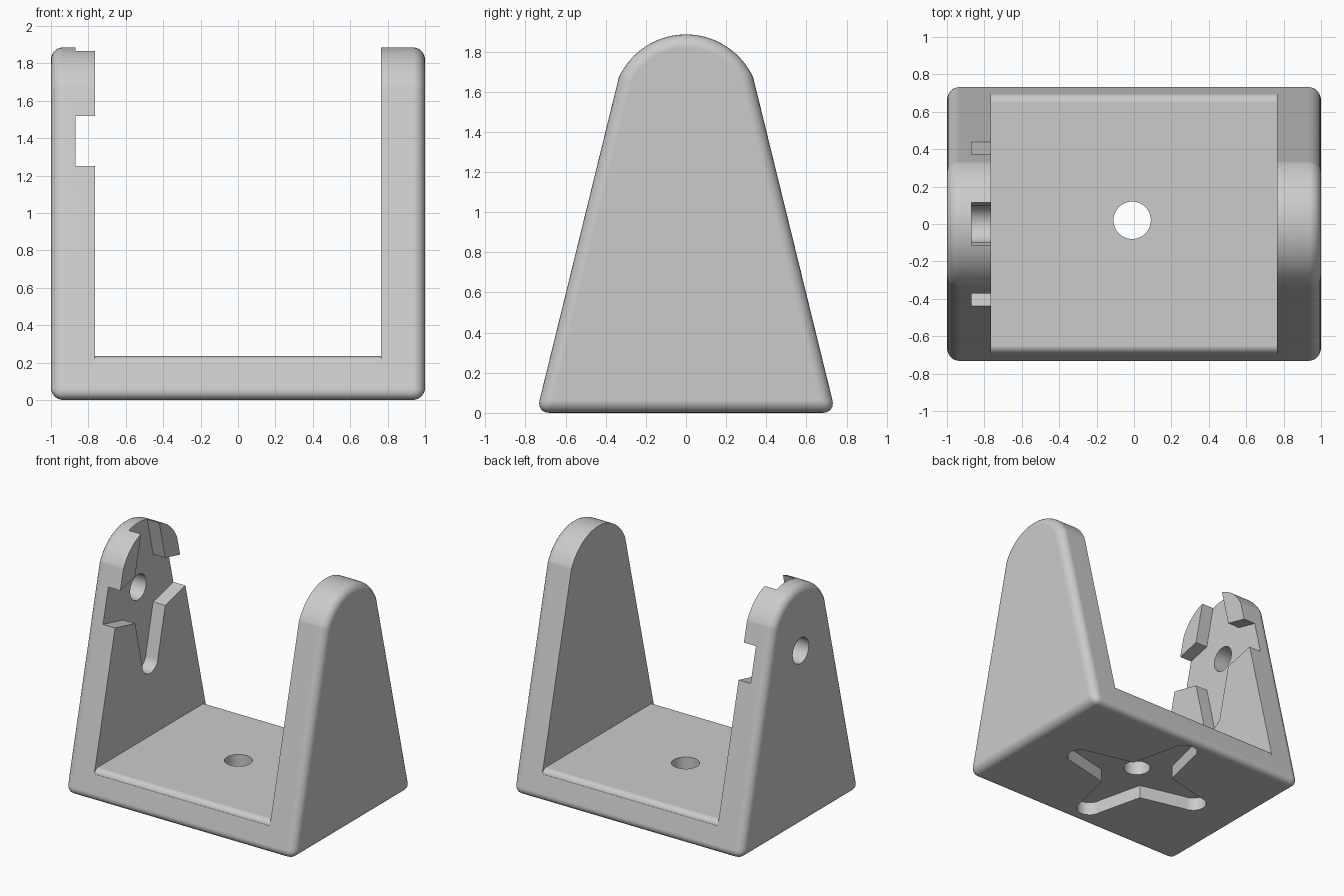
import bpy, bmesh
from math import sin, cos, pi, atan2, hypot

cube = bpy.data.objects.get("Cube")
if cube:
    bpy.data.objects.remove(cube, do_unlink=True)

grey = bpy.data.materials.new("light grey")
grey.use_nodes = True
grey.diffuse_color = (0.6, 0.6, 0.6, 1)
grey.node_tree.nodes["Principled BSDF"].inputs["Base Color"].default_value = (0.6, 0.6, 0.6, 1)


def prism(name, points, axis, low, high):
    """Extrude a 2D outline: axis x takes (y, z) points, axis z takes (x, y)."""
    place = (lambda p, h: (h, *p)) if axis == "x" else (lambda p, h: (*p, h))
    bm = bmesh.new()
    ends = [[bm.verts.new(place(p, h)) for p in points] for h in (low, high)]
    for ring in ends:
        bm.faces.new(ring)
    n = len(points)
    for i in range(n):
        j = (i + 1) % n
        bm.faces.new((ends[0][i], ends[0][j], ends[1][j], ends[1][i]))
    bmesh.ops.recalc_face_normals(bm, faces=bm.faces)
    mesh = bpy.data.meshes.new(name)
    bm.to_mesh(mesh)
    bm.free()
    mesh.materials.append(grey)
    obj = bpy.data.objects.new(name, mesh)
    bpy.context.collection.objects.link(obj)
    return obj


def arc(cx, cy, r, start, end, steps):
    angles = [start + (end - start) * i / steps for i in range(steps + 1)]
    return [(cx + r * cos(a), cy + r * sin(a)) for a in angles]


def cross(cx, cy):
    """Four tapered legs with round tips."""
    pts = []
    for k in range(4):
        leg = [(0.187, -0.187)] + arc(0.55, 0, 0.1, -pi / 2, pi / 2, 12)
        c, s = cos(k * pi / 2), sin(k * pi / 2)
        pts += [(cx + c * d - s * t, cy + s * d + c * t) for d, t in leg]
    return pts


def circle(cx, cy):
    return arc(cx, cy, 0.1, 0, 2 * pi, 40)[:-1]


# Bracket body: tapered side profile with a domed top
dome_z, shoulder_y, shoulder_z = 1.517, 0.335, 1.67
rise = shoulder_z - dome_z
radius, start = hypot(shoulder_y, rise), atan2(rise, shoulder_y)
profile = [(-0.745, 0), (0.745, 0)] + arc(0, dome_z, radius, start, pi - start, 36)
bracket = prism("u_bracket", profile, "x", -1, 1)
bpy.context.view_layer.objects.active = bracket
bracket.select_set(True)

bevel = bracket.modifiers.new("rounded_edges", "BEVEL")
bevel.width = 0.065
bevel.segments = 6
bevel.limit_method = "ANGLE"
bevel.angle_limit = pi / 6
bpy.ops.object.modifier_apply(modifier=bevel.name)

# Opening between the arms, with rounded front and back floor edges
floor = arc(0.65, 0.19, 0.045, 0.2, pi / 2, 6)
opening = [(1, 2), (1, 0.199)] + floor
opening += [(-y, z) for y, z in reversed(opening)]

# Opening, cross recesses and shaft holes
arm_z, base_x, base_y = 1.377, -0.01, 0.02
cutters = [
    prism("opening_cutter", opening, "x", -0.765, 0.765),
    prism("arm_cross_cutter", cross(0, arm_z), "x", -0.87, -0.7),
    prism("arm_hole_cutter", circle(0, arm_z), "x", -1.1, -0.8),
    prism("base_cross_cutter", cross(base_x, base_y), "z", -0.1, 0.105),
    prism("base_hole_cutter", circle(base_x, base_y), "z", 0.05, 0.4),
]
for cutter in cutters:
    cutter.hide_render = True
    cut = bracket.modifiers.new(cutter.name, "BOOLEAN")
    cut.operation = "DIFFERENCE"
    cut.solver = "EXACT"
    cut.object = cutter
    bpy.ops.object.modifier_apply(modifier=cut.name)
    bpy.data.objects.remove(cutter, do_unlink=True)

# Smooth rounded edges, crisp corners
bpy.ops.object.shade_smooth_by_angle(angle=pi / 6)
normals = bracket.modifiers.new("flat_sides", "WEIGHTED_NORMAL")
normals.keep_sharp = True
